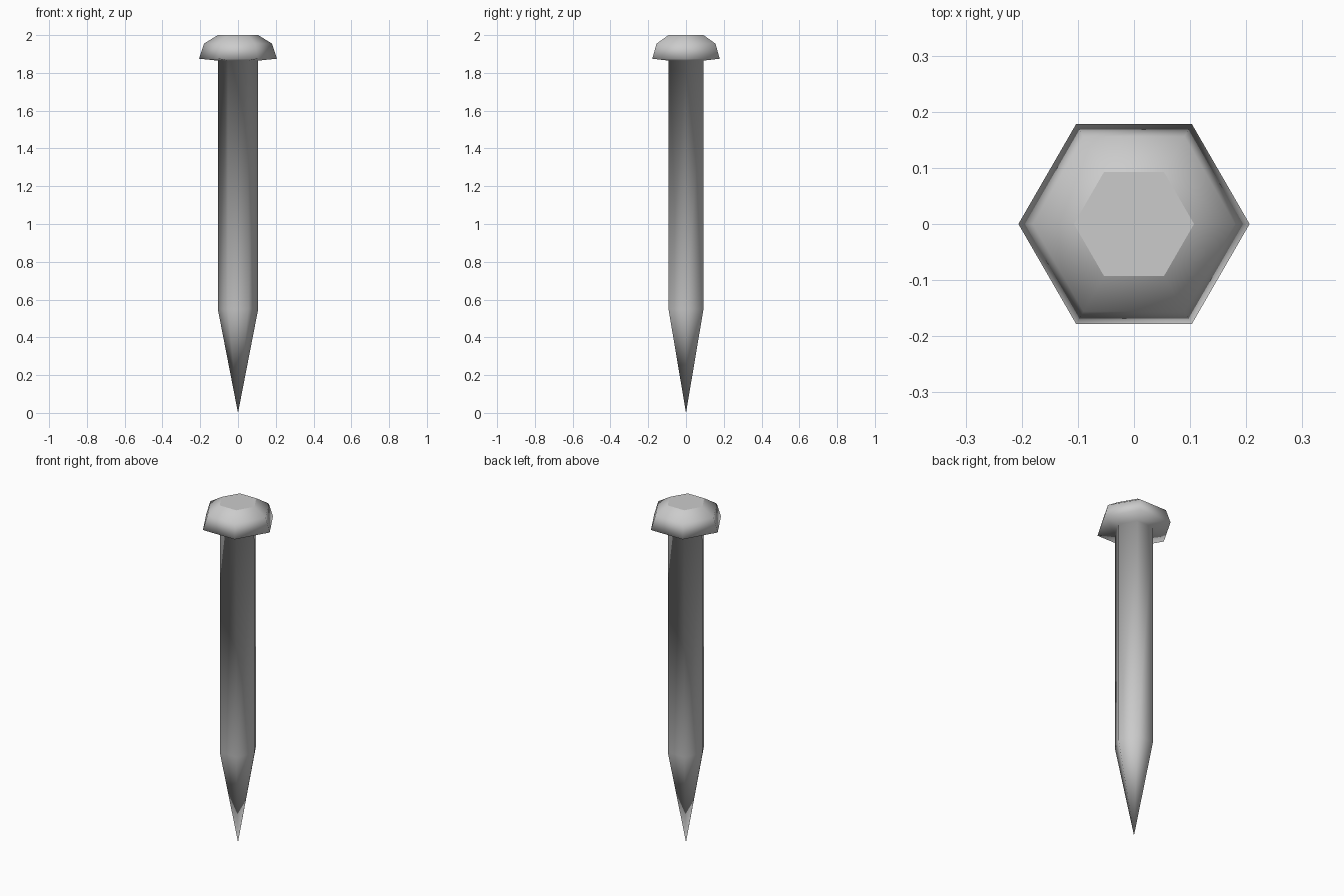
import bpy, bmesh
from math import cos, sin, pi

if "Cube" in bpy.data.objects:
    bpy.data.objects.remove(bpy.data.objects["Cube"])

SIDES = 6


def lathe(name, profile, flat_ends=True):
    """Six-sided turned part from (radius, z) pairs, bottom to top."""
    bm = bmesh.new()
    rings = []
    for r, z in profile:
        if r == 0:
            rings.append([bm.verts.new((0, 0, z))])
        else:
            rings.append([bm.verts.new((r * cos(2 * pi * i / SIDES),
                                        r * sin(2 * pi * i / SIDES), z))
                          for i in range(SIDES)])
    for a, b in zip(rings, rings[1:]):
        for i in range(SIDES):
            j = (i + 1) % SIDES
            if len(a) == 1:
                f = bm.faces.new((a[0], b[j], b[i]))
            else:
                f = bm.faces.new((a[i], a[j], b[j], b[i]))
            f.smooth = True
    # flat cap on top
    cap = bm.faces.new(rings[-1])
    cap.smooth = False
    for e in cap.edges:
        e.smooth = False
    bmesh.ops.recalc_face_normals(bm, faces=bm.faces)
    mesh = bpy.data.meshes.new(name)
    bm.to_mesh(mesh)
    bm.free()
    obj = bpy.data.objects.new(name, mesh)
    bpy.context.collection.objects.link(obj)
    return obj


# one continuous nail: point, shank, flared underside, chamfered head
lathe("nail", [
    (0, 0),
    (0.107, 0.55),
    (0.107, 1.865),
    (0.206, 1.875),
    (0.18, 1.955),
    (0.107, 2.0),
])
